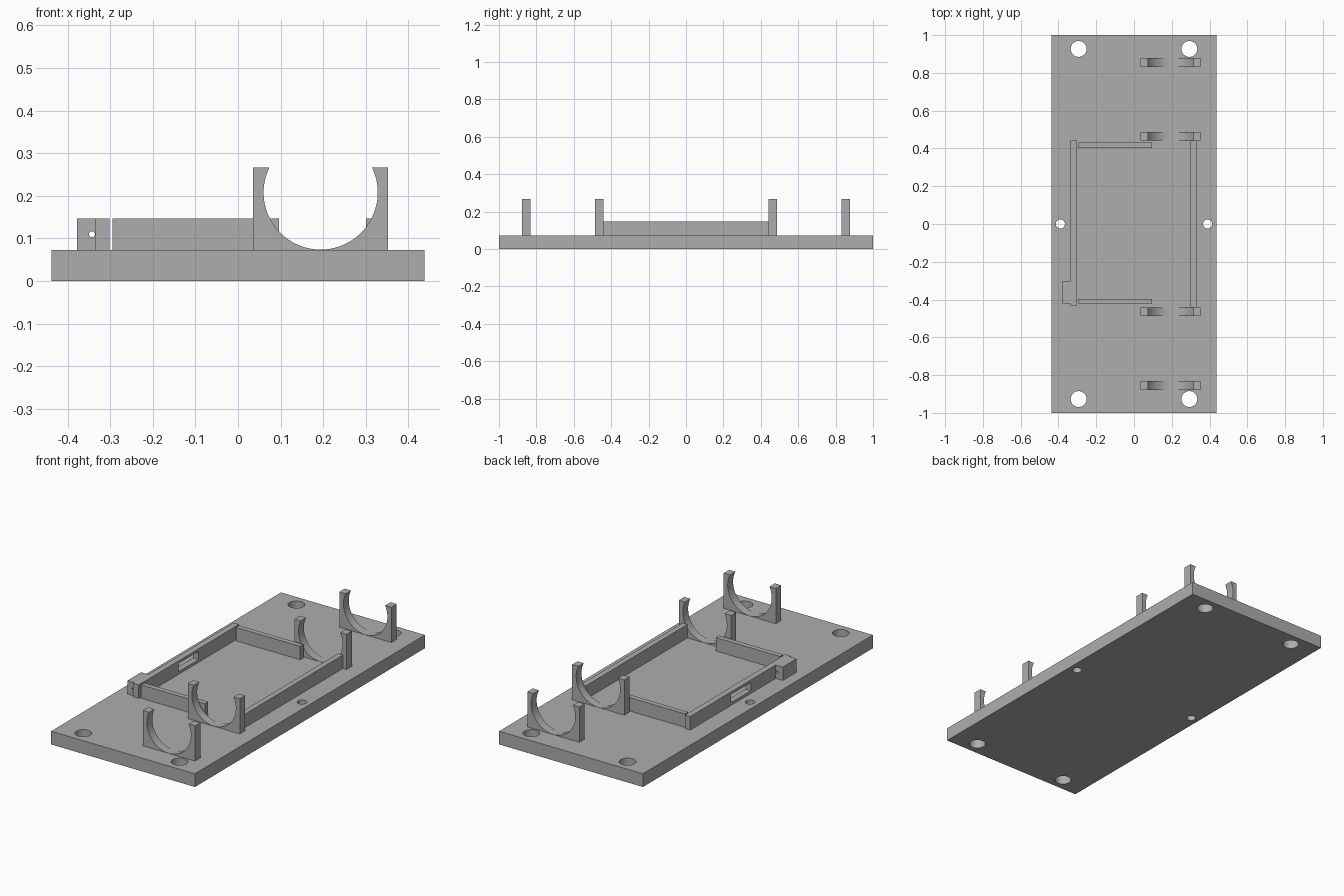
import bpy, bmesh, math
from mathutils import Matrix

cube = bpy.data.objects.get("Cube")
if cube:
    bpy.data.objects.remove(cube, do_unlink=True)

grey = bpy.data.materials.new("plain_grey")
grey.use_nodes = True
colour = (0.42, 0.42, 0.42, 1)
grey.diffuse_color = colour
grey.node_tree.nodes["Principled BSDF"].inputs["Base Color"].default_value = colour

DECK = 0.073   # top of the base plate
RIM = 0.147    # top of the low walls


def finish(name, bm):
    bmesh.ops.recalc_face_normals(bm, faces=bm.faces[:])
    mesh = bpy.data.meshes.new(name)
    bm.to_mesh(mesh)
    bm.free()
    mesh.materials.append(grey)
    obj = bpy.data.objects.new(name, mesh)
    bpy.context.collection.objects.link(obj)
    return obj


def add_box(bm, x, y, z):
    size = Matrix.Diagonal((x[1] - x[0], y[1] - y[0], z[1] - z[0], 1))
    centre = Matrix.Translation((sum(x) / 2, sum(y) / 2, sum(z) / 2))
    bmesh.ops.create_cube(bm, size=1, matrix=centre @ size)


def box(name, x, y, z):
    bm = bmesh.new()
    add_box(bm, x, y, z)
    return finish(name, bm)


def add_cylinder(bm, centre, radius, depth, turn=0):
    place = Matrix.Translation(centre) @ Matrix.Rotation(turn, 4, "X")
    bmesh.ops.create_cone(bm, cap_ends=True, segments=48, radius1=radius,
                          radius2=radius, depth=depth, matrix=place)


def cut(obj, bm):
    cutter = finish(obj.name + "_cutter", bm)
    cutter.hide_render = True
    mod = obj.modifiers.new("cut", "BOOLEAN")
    mod.operation = "DIFFERENCE"
    mod.solver = "EXACT"
    mod.object = cutter
    activate(obj)
    bpy.ops.object.modifier_apply(modifier=mod.name)
    bpy.data.objects.remove(cutter, do_unlink=True)


def activate(obj):
    bpy.ops.object.select_all(action="DESELECT")
    obj.select_set(True)
    bpy.context.view_layer.objects.active = obj


def smooth(obj):
    activate(obj)
    bpy.ops.object.shade_smooth_by_angle(angle=math.radians(30))


# Base plate with four corner holes and two small side holes
plate = box("base_plate", (-0.438, 0.438), (-1, 1), (0, DECK))
holes = bmesh.new()
for sx in (-1, 1):
    add_cylinder(holes, (sx * 0.39, 0, 0.03), 0.024, 0.3)
    for sy in (-1, 1):
        add_cylinder(holes, (sx * 0.293, sy * 0.927, 0.03), 0.042, 0.3)
cut(plate, holes)
smooth(plate)

# Long wall with a slot
long_wall = box("slotted_wall", (-0.335, -0.302), (-0.433, 0.442), (DECK, RIM))
slot = bmesh.new()
add_box(slot, (-0.4, -0.2), (-0.085, 0.088), (0.088, 0.133))
cut(long_wall, slot)

# Small block with a pin hole
block = box("pin_block", (-0.378, -0.335), (-0.422, -0.302), (DECK, RIM))
pin = bmesh.new()
add_cylinder(pin, (-0.343, -0.36, 0.11), 0.007, 0.3, math.pi / 2)
cut(block, pin)
smooth(block)

# Plain walls of the tray
box("plain_wall", (0.3, 0.33), (-0.441, 0.443), (DECK, RIM))
box("back_wall", (-0.295, 0.096), (0.403, 0.431), (DECK, RIM))
box("front_wall", (-0.295, 0.096), (-0.424, -0.396), (DECK, RIM))


# Round cradles: a block profile with an open circular seat
def cradle(name, y0, y1):
    cx, cz, radius, top = 0.194, 0.208, 0.134, 0.267
    lip = math.asin((top - cz) / radius)
    steps = 48
    sweep = math.pi + 2 * lip
    seat = []
    for i in range(steps + 1):
        a = lip - sweep * i / steps
        seat.append((cx + radius * math.cos(a), cz + radius * math.sin(a)))
    outline = [(0.035, top), (0.035, DECK), (0.352, DECK), (0.352, top)] + seat
    bm = bmesh.new()
    face = bm.faces.new([bm.verts.new((x, y0, z)) for x, z in outline])
    result = bmesh.ops.extrude_face_region(bm, geom=[face])
    moved = [v for v in result["geom"] if isinstance(v, bmesh.types.BMVert)]
    bmesh.ops.translate(bm, verts=moved, vec=(0, y1 - y0, 0))
    smooth(finish(name, bm))


for side, sy in (("front", -1), ("back", 1)):
    cradle(side + "_outer_cradle", sy * 0.831, sy * 0.878)
    cradle(side + "_inner_cradle", sy * 0.441, sy * 0.487)
